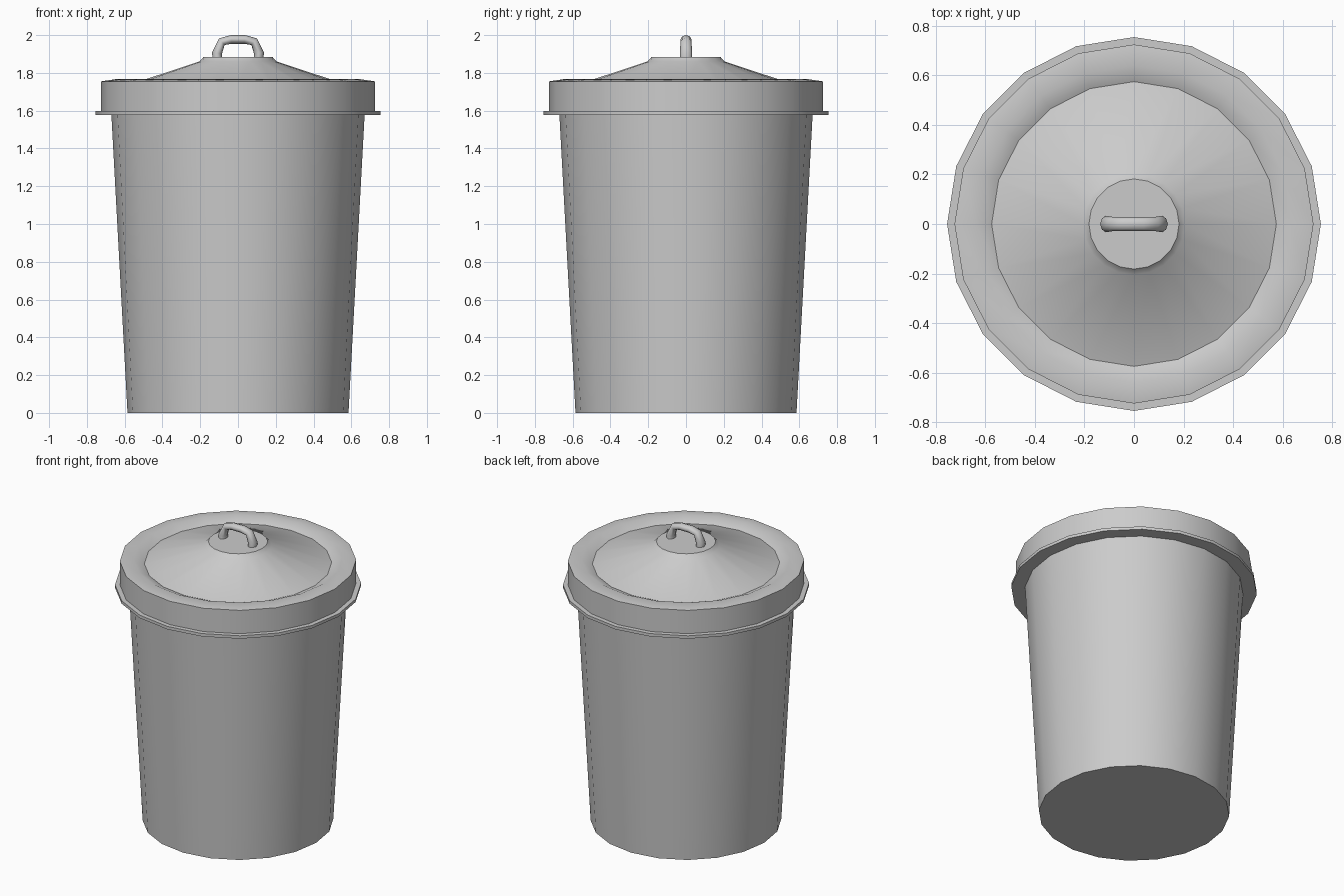
import bpy, math

if "Cube" in bpy.data.objects:
    bpy.data.objects.remove(bpy.data.objects["Cube"])

SIDES = 20


def smooth(obj, angle):
    bpy.ops.object.select_all(action='DESELECT')
    obj.select_set(True)
    bpy.context.view_layer.objects.active = obj
    bpy.ops.object.shade_smooth_by_angle(angle=math.radians(angle))


def lathe(name, profile, cap_bottom=False, cap_top=False):
    """Spin a (radius, z) profile, listed bottom/outside first, around z."""
    verts = [(r * math.cos(math.tau * k / SIDES), r * math.sin(math.tau * k / SIDES), z)
             for r, z in profile for k in range(SIDES)]
    faces = []
    for i in range(len(profile) - 1):
        a, b = i * SIDES, (i + 1) * SIDES
        for k in range(SIDES):
            n = (k + 1) % SIDES
            faces.append((a + k, a + n, b + n, b + k))
    if cap_bottom:
        faces.append(tuple(reversed(range(SIDES))))
    if cap_top:
        faces.append(tuple(range(len(verts) - SIDES, len(verts))))
    mesh = bpy.data.meshes.new(name)
    mesh.from_pydata(verts, [], faces)
    obj = bpy.data.objects.new(name, mesh)
    bpy.context.collection.objects.link(obj)
    smooth(obj, 38)
    return obj


# Tapered bin body
lathe("bin_body", [(0.585, 0), (0.671, 1.59)], cap_bottom=True)

# Lid: flange, upright wall, raised lip, shallow gutter, cone and flat cap
lathe("lid", [(0.66, 1.577), (0.755, 1.577), (0.755, 1.597), (0.725, 1.597),
              (0.725, 1.755), (0.64, 1.768), (0.575, 1.738),
              (0.205, 1.86), (0.182, 1.885)], cap_top=True)

# Bent handle on the lid, slightly wider than it is thick
half = [(0.108, 1.865, 1.15), (0.111, 1.905, 1.15), (0.086, 1.965, 1.0), (0.036, 1.977, 1.0)]
path = [(-x, z, r) for x, z, r in half] + half[::-1]
curve = bpy.data.curves.new("lid_handle", 'CURVE')
curve.dimensions = '3D'
curve.bevel_depth = 0.023
curve.bevel_resolution = 2
curve.use_fill_caps = True
spline = curve.splines.new('POLY')
spline.points.add(len(path) - 1)
for p, (x, z, r) in zip(spline.points, path):
    p.co = (x, 0, z, 1)
    p.radius = r
handle = bpy.data.objects.new("lid_handle", curve)
bpy.context.collection.objects.link(handle)
handle.scale.y = 1.25
bpy.ops.object.select_all(action='DESELECT')
handle.select_set(True)
bpy.context.view_layer.objects.active = handle
bpy.ops.object.convert(target='MESH')
smooth(bpy.context.view_layer.objects.active, 60)
